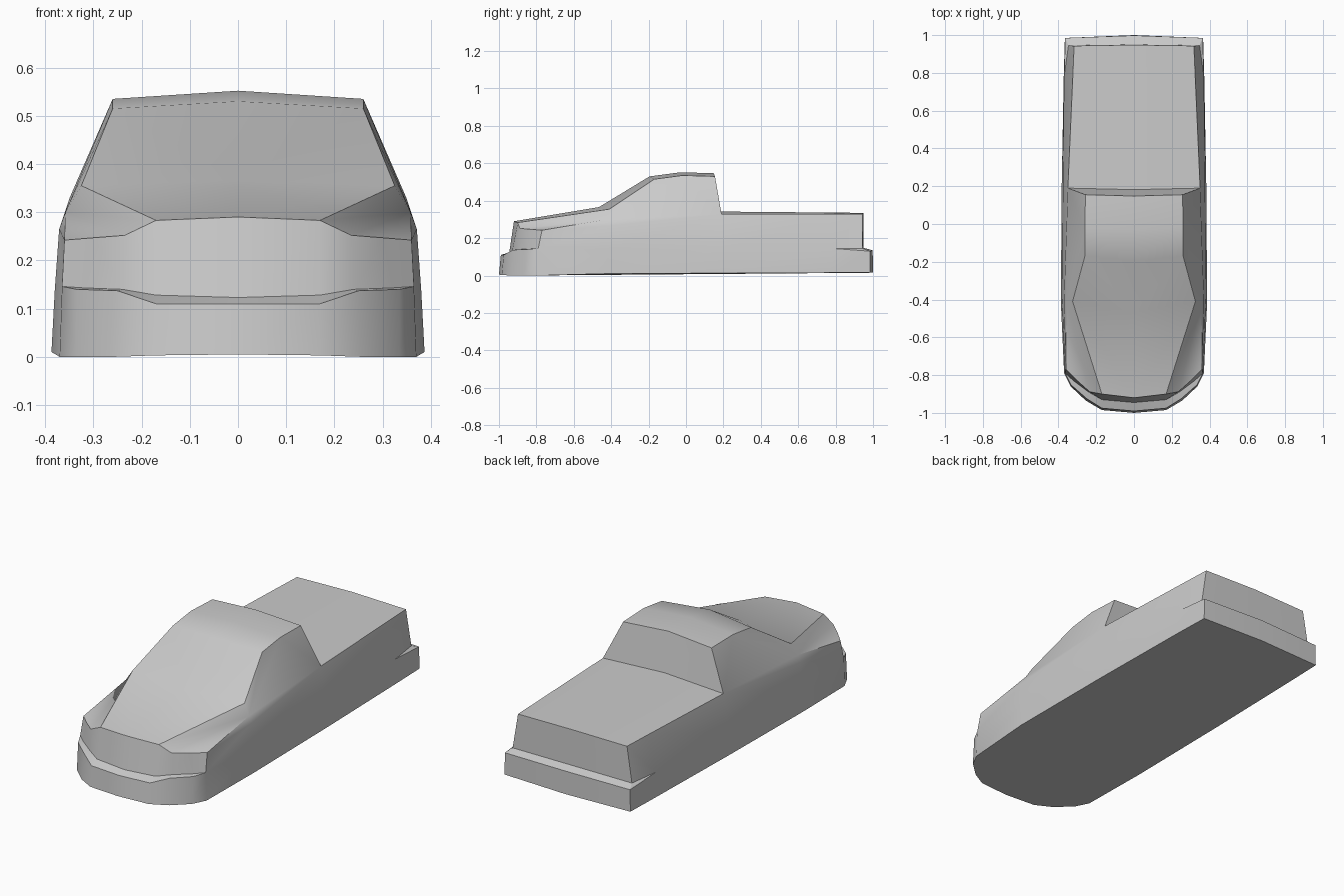
import bpy, bmesh, math

if "Cube" in bpy.data.objects:
    bpy.data.objects.remove(bpy.data.objects["Cube"])

bm = bmesh.new()


def face(*pts):
    """Add a face and its mirror image across x = 0."""
    for s in (1, -1):
        ring = []
        for x, y, z in pts:
            if not ring or (s * x, y, z) != ring[-1]:
                ring.append((s * x, y, z))
        if ring[0] == ring[-1]:
            ring.pop()
        if len(ring) > 2:
            bm.faces.new([bm.verts.new(p) for p in ring])


def strip(a, b):
    """Bridge two outlines point by point."""
    for i in range(len(a) - 1):
        face(a[i], a[i + 1], b[i + 1], b[i])


# Half outlines, from the front centre round to the rear centre
bottom = [(0, -1, .005), (.17, -.985, .003), (.255, -.935, 0), (.335, -.86, 0),
          (.37, -.79, 0), (.387, -.42, .01), (.383, .19, .013),
          (.372, .78, .015), (.366, .985, .015), (0, 1, .015)]
lip_outer = [(0, -.99, .11), (.17, -.975, .11), (.25, -.925, .137), (.335, -.85, .14),
             (.365, -.79, .146), (.38, -.42, .14), (.376, .19, .14),
             (.37, .78, .145), (.364, .985, .13), (0, .998, .135)]
lip_inner = list(lip_outer)
lip_inner[:4] = [(0, -.945, .123), (.17, -.93, .128), (.24, -.89, .14), (.32, -.83, .143)]
lip_inner[8:] = [(.347, .945, .145), (0, .95, .148)]
belt = [(0, -.92, .29), (.17, -.9, .283), (.235, -.888, .252), (.30, -.83, .247),
        (.36, -.77, .242), (.371, -.42, .265), (.35, .19, .328),
        (.324, .78, .33), (.317, .943, .33), (0, .948, .335)]

# Lower body, bumper ledges, upper walls and underside
strip(bottom, lip_outer)
strip(lip_outer, lip_inner)
strip(lip_inner, belt)
face(*bottom)

# Hood, its sloped flank and the fender top
hood_c, hood_s = (0, -.465, .366), (.325, -.41, .355)
fender = (.358, -.42, .30)
face(belt[0], belt[1], hood_s, hood_c)
face(belt[1], belt[2], fender, hood_s)
face(belt[2], belt[3], belt[4], fender)
face(belt[4], belt[5], fender)
face(belt[5], belt[6], fender)

# Cab: windscreen, roof and back wall, as centre line and side line
bed_front = (0, .182, .342)
cab_c = [hood_c, (0, -.195, .53), (0, -.03, .552), (0, .148, .547), bed_front]
cab_s = [hood_s, (.26, -.17, .515), (.26, -.02, .535), (.257, .155, .53), belt[6]]
strip(cab_c, cab_s)
# Cab sides
face(fender, hood_s, cab_s[1])
face(fender, cab_s[1], cab_s[2], belt[6])
face(cab_s[2], cab_s[3], belt[6])

# Bed cover
face(bed_front, *belt[6:])

bmesh.ops.remove_doubles(bm, verts=bm.verts, dist=1e-4)
bmesh.ops.recalc_face_normals(bm, faces=bm.faces)
mesh = bpy.data.meshes.new("truck_body")
bm.to_mesh(mesh)
bm.free()
body = bpy.data.objects.new("truck_body", mesh)
bpy.context.collection.objects.link(body)
bpy.context.view_layer.objects.active = body
body.select_set(True)
bpy.ops.object.shade_smooth_by_angle(angle=math.radians(30))
